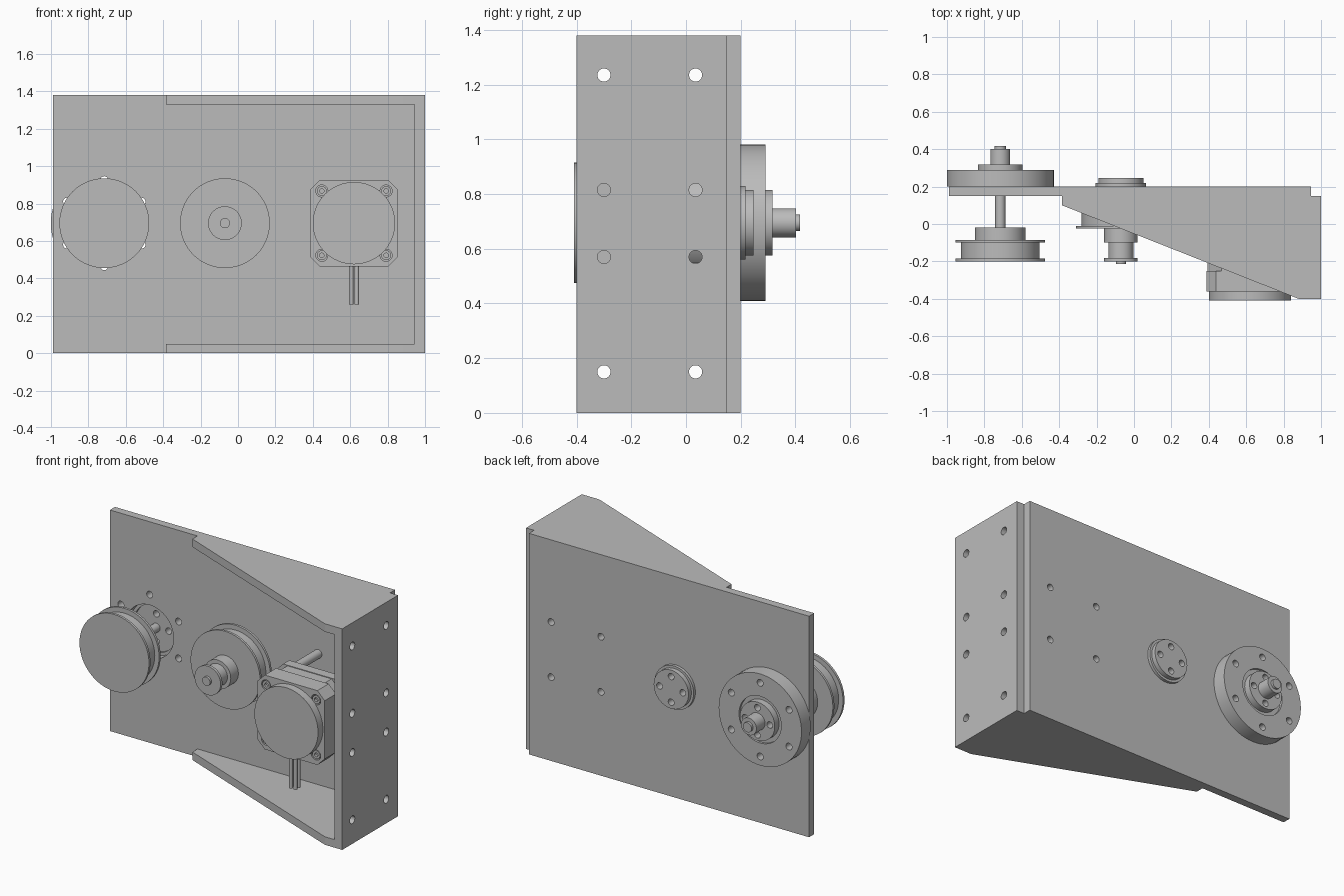
import bpy, bmesh, math
from mathutils import Matrix, Vector

cube = bpy.data.objects.get("Cube")
if cube:
    bpy.data.objects.remove(cube, do_unlink=True)

grey = bpy.data.materials.new("plain_grey")
grey.use_nodes = True
grey.diffuse_color = (0.5, 0.5, 0.5, 1)
grey.node_tree.nodes["Principled BSDF"].inputs["Base Color"].default_value = (0.5, 0.5, 0.5, 1)

AXLE_Z = 0.695
WHEEL_X, MID_X, MOTOR_X = -0.715, -0.07, 0.62
BOLT = 0.172          # half spacing of the motor screws


def finish(name, bm, smooth=False):
    bmesh.ops.remove_doubles(bm, verts=bm.verts, dist=1e-5)
    bmesh.ops.recalc_face_normals(bm, faces=bm.faces)
    mesh = bpy.data.meshes.new(name)
    bm.to_mesh(mesh)
    bm.free()
    mesh.materials.append(grey)
    ob = bpy.data.objects.new(name, mesh)
    bpy.context.collection.objects.link(ob)
    if smooth:
        activate(ob)
        bpy.ops.object.shade_smooth_by_angle(angle=math.radians(35))
    return ob


def activate(ob):
    bpy.ops.object.select_all(action='DESELECT')
    ob.select_set(True)
    bpy.context.view_layer.objects.active = ob


def prism(name, outline, axis, start, end):
    """Extrude an outline along y (outline in x, z) or z (outline in x, y)."""
    bm = bmesh.new()
    place = (lambda a, b: (a, start, b)) if axis == 'y' else (lambda a, b: (a, b, start))
    face = bm.faces.new([bm.verts.new(place(a, b)) for a, b in outline])
    out = bmesh.ops.extrude_face_region(bm, geom=[face])
    move = Vector((0, end - start, 0) if axis == 'y' else (0, 0, end - start))
    bmesh.ops.translate(bm, vec=move, verts=[v for v in out['geom'] if isinstance(v, bmesh.types.BMVert)])
    return finish(name, bm)


def box(name, x0, x1, y0, y1, z0, z1):
    return prism(name, [(x0, y0), (x1, y0), (x1, y1), (x0, y1)], 'z', z0, z1)


def turned(name, x, z, steps, start):
    """Stack of cylinders along y: steps are (radius, end y)."""
    profile, y = [(0, start)], start
    for radius, end in steps:
        profile += [(radius, y), (radius, end)]
        y = end
    profile.append((0, y))
    bm = bmesh.new()
    verts = [bm.verts.new((x + r, py, z)) for r, py in profile]
    edges = [bm.edges.new(pair) for pair in zip(verts, verts[1:])]
    bmesh.ops.spin(bm, geom=verts + edges, cent=(x, 0, z), axis=(0, 1, 0),
                   angle=math.tau, steps=64, use_duplicate=False)
    return finish(name, bm, True)


def drill(ob, holes, axis, start, end):
    """Cut round holes (a, z, radius) along x or y."""
    bm = bmesh.new()
    for a, z, radius in holes:
        mid = (start + end) / 2
        spot = (a, mid, z) if axis == 'y' else (mid, a, z)
        turn = Matrix.Rotation(math.pi / 2, 4, 'X' if axis == 'y' else 'Y')
        bmesh.ops.create_cone(bm, cap_ends=True, segments=32 if radius < 0.1 else 64,
                              radius1=radius, radius2=radius, depth=end - start,
                              matrix=Matrix.Translation(spot) @ turn)
    cutter = finish("hole_cutter", bm)
    cutter.hide_render = True
    mod = ob.modifiers.new("holes", 'BOOLEAN')
    mod.operation, mod.solver, mod.object = 'DIFFERENCE', 'EXACT', cutter
    activate(ob)
    bpy.ops.object.modifier_apply(modifier=mod.name)
    bpy.data.objects.remove(cutter, do_unlink=True)
    bpy.ops.object.shade_smooth_by_angle(angle=math.radians(35))


def ring(x, radius, count, hole):
    return [(x + radius * math.sin(math.tau * i / count),
             AXLE_Z + radius * math.cos(math.tau * i / count), hole) for i in range(count)]


def motor_corners():
    return [(MOTOR_X + sx * BOLT, AXLE_Z + sz * BOLT) for sx in (-1, 1) for sz in (-1, 1)]


def octagon(half, cut):
    pts = [(-half, cut - half), (cut - half, -half), (half - cut, -half), (half, cut - half)]
    pts += [(-a, -b) for a, b in pts]
    return [(MOTOR_X + a, AXLE_Z + b) for a, b in pts]


# Bracket: back plate, side plate and two tapered gussets
back = box("back_plate", -0.99, 0.945, 0.15, 0.2, 0, 1.38)
drill(back, ring(WHEEL_X, 0.23, 6, 0.021) + [(WHEEL_X, AXLE_Z, 0.165)]
      + [(x, z, 0.021) for x, z in motor_corners()], 'y', 0.1, 0.25)

side = box("side_plate", 0.945, 1.0, -0.4, 0.15, 0, 1.38)
drill(side, [(y, z, 0.024) for y in (-0.3, 0.035) for z in (0.15, 0.57, 0.815, 1.235)],
      'x', 0.9, 1.05)

taper = [(-0.385, 0.15), (-0.385, 0.1), (0.88, -0.4), (0.945, -0.4), (0.945, 0.15)]
for name, z in (("bottom_gusset", 0), ("top_gusset", 1.33)):
    prism(name, taper, 'z', z, z + 0.05)

# Rear bearing housing with its hub and axle
housing = turned("bearing_housing", WHEEL_X, AXLE_Z, [(0.286, 0.29)], 0.2)
drill(housing, ring(WHEEL_X, 0.23, 6, 0.021) + [(WHEEL_X, AXLE_Z, 0.146)], 'y', 0.15, 0.35)
hub = turned("bearing_hub", WHEEL_X, AXLE_Z, [(0.147, 0.275), (0.12, 0.317)], 0.215)
drill(hub, ring(WHEEL_X, 0.085, 4, 0.02), 'y', 0.15, 0.35)
turned("wheel_axle", WHEEL_X, AXLE_Z, [(0.027, 0.31), (0.053, 0.402), (0.03, 0.417)], -0.195)

# Large pulleys: flange, belt groove, flange, boss
for name, x, front, boss in (("wheel_pulley", WHEEL_X, -0.2, 0.18),
                             ("middle_pulley", MID_X, -0.025, 0.15)):
    turned(name, x, AXLE_Z, [(0.24, front + 0.015), (0.21, front + 0.1),
                             (0.24, front + 0.115), (0.135, front + boss)], front)

# Small pulleys, on the middle axle and on the motor shaft
turned("middle_small_pulley", MID_X, AXLE_Z,
       [(0.027, -0.2), (0.09, -0.182), (0.067, -0.1), (0.09, -0.025)], -0.215)
turned("motor_pulley", MOTOR_X, AXLE_Z,
       [(0.027, -0.06), (0.09, -0.01), (0.067, 0.075), (0.09, 0.09), (0.027, 0.11)], -0.12)

# Middle axle bearing behind the back plate
bearing = turned("middle_bearing", MID_X, AXLE_Z, [(0.135, 0.218), (0.12, 0.247)], 0.12)
drill(bearing, ring(MID_X, 0.08, 4, 0.02), 'y', 0.2, 0.3)

# Motor: end caps, core, round cover
for name, y0, y1, half, cut in (("motor_front_cap", -0.362, -0.25, 0.232, 0.05),
                                ("motor_core", -0.25, -0.18, 0.228, 0.075),
                                ("motor_back_cap", -0.18, -0.12, 0.232, 0.05)):
    cap = prism(name, octagon(half, cut), 'y', y0, y1)
    if name == "motor_front_cap":
        drill(cap, [(x, z, 0.032) for x, z in motor_corners()], 'y', -0.4, -0.335)
turned("motor_cover", MOTOR_X, AXLE_Z, [(0.22, -0.36)], -0.41)

# Motor screws and the standoffs to the back plate
for i, (x, z) in enumerate(motor_corners()):
    screw = turned(f"motor_screw_{i + 1}", x, z, [(0.026, -0.33)], -0.36)
    drill(screw, [(x, z, 0.012)], 'y', -0.38, -0.345)
    turned(f"motor_standoff_{i + 1}", x, z, [(0.027, 0.15)], -0.13)

# Motor cable strands
for i in range(4):
    bm = bmesh.new()
    spot = (MOTOR_X - 0.015 + 0.03 * (i % 2), -0.34 + 0.03 * (i // 2), 0.37)
    bmesh.ops.create_cone(bm, cap_ends=True, segments=16, radius1=0.012, radius2=0.012,
                          depth=0.22, matrix=Matrix.Translation(spot))
    finish(f"motor_wire_{i + 1}", bm, True)
